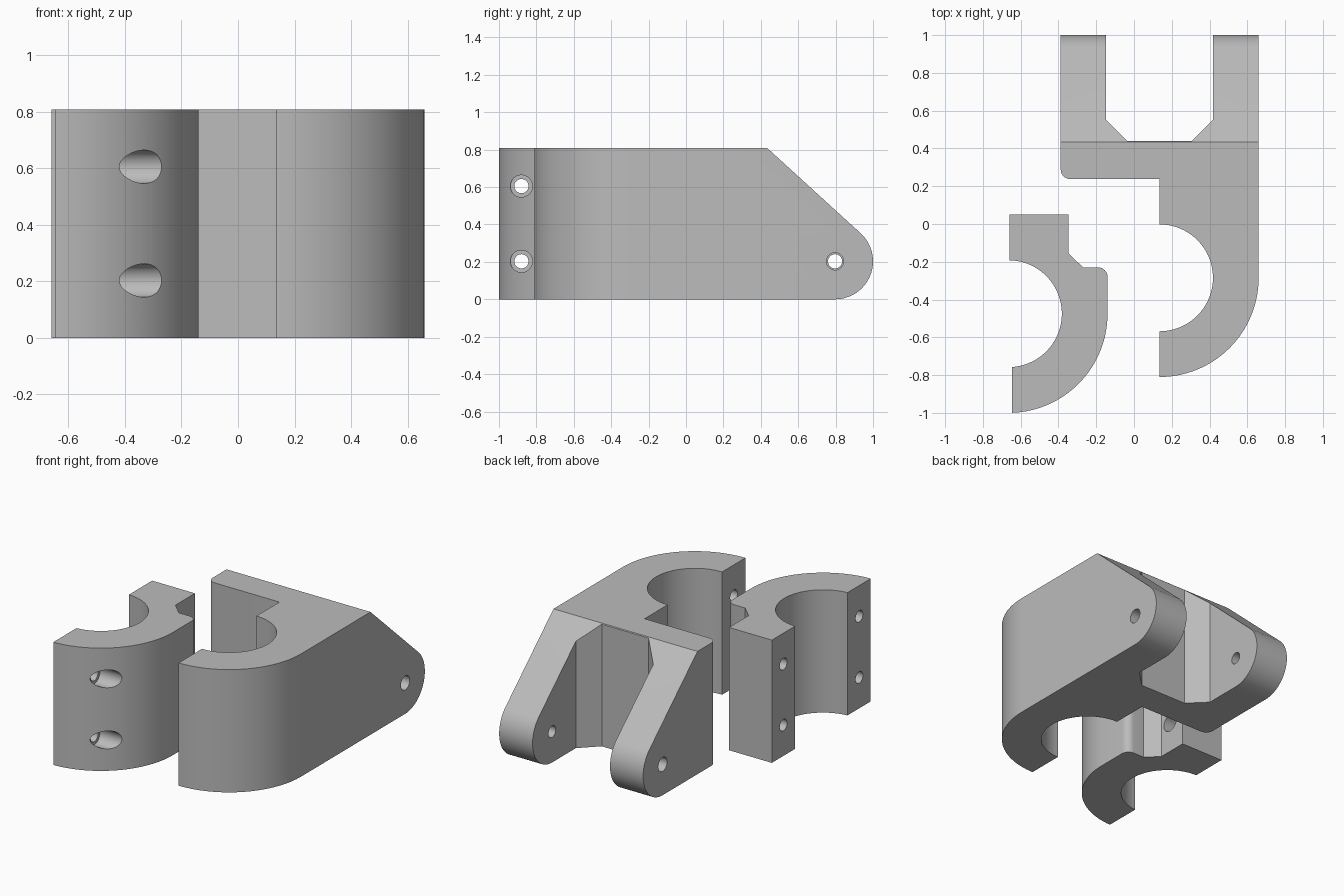
import bpy, bmesh, math
from mathutils import Matrix, Vector

if "Cube" in bpy.data.objects:
    bpy.data.objects.remove(bpy.data.objects["Cube"])

H = 0.808                      # height of both castings
R_OUT, R_IN = 0.525, 0.283     # clamp ring radii
HOLE_Z = (0.203, 0.605)        # screw hole heights

grey = bpy.data.materials.new("grey")
grey.diffuse_color = (0.5, 0.5, 0.5, 1)
grey.use_nodes = True
grey.node_tree.nodes["Principled BSDF"].inputs["Base Color"].default_value = grey.diffuse_color


def arc(cx, cy, r, a0, a1, n):
    """Points on an arc, angles in degrees."""
    angles = [math.radians(a0 + (a1 - a0) * i / n) for i in range(n + 1)]
    return [(cx + r * math.cos(a), cy + r * math.sin(a)) for a in angles]


def extrude(name, pts, axis, lo, hi):
    """Solid from a profile: (x, y) along z, or (y, z) along x."""
    place = (lambda p: (p[0], p[1], lo)) if axis == 'Z' else (lambda p: (lo, p[0], p[1]))
    shift = Vector((0, 0, hi - lo)) if axis == 'Z' else Vector((hi - lo, 0, 0))
    bm = bmesh.new()
    face = bm.faces.new([bm.verts.new(place(p)) for p in pts])
    ext = bmesh.ops.extrude_face_region(bm, geom=[face])
    bmesh.ops.translate(bm, vec=shift, verts=[g for g in ext["geom"] if isinstance(g, bmesh.types.BMVert)])
    bmesh.ops.recalc_face_normals(bm, faces=bm.faces)
    me = bpy.data.meshes.new(name)
    bm.to_mesh(me)
    bm.free()
    me.materials.append(grey)
    ob = bpy.data.objects.new(name, me)
    bpy.context.collection.objects.link(ob)
    return ob


def drill(name, y, z, r, x0, x1):
    """Round cutter along x."""
    return extrude(name, arc(y, z, r, 0, 348.75, 31), 'X', x0, x1)


def combine(ob, tool, op):
    bpy.context.view_layer.objects.active = ob
    m = ob.modifiers.new("cut", 'BOOLEAN')
    m.operation, m.object, m.solver = op, tool, 'EXACT'
    bpy.ops.object.modifier_apply(modifier=m.name)
    bpy.data.objects.remove(tool)


def finish(ob):
    bpy.ops.object.select_all(action='DESELECT')
    ob.select_set(True)
    bpy.context.view_layer.objects.active = ob
    bpy.ops.object.shade_smooth_by_angle(angle=math.radians(25))


# Bracket: half ring, web and two fork arms
cx, cy = 0.135, -0.285
plan = arc(cx, cy, R_OUT, -90, 0, 32)
plan += [(0.66, 1), (0.417, 1), (0.417, 0.55), (0.305, 0.44),
         (-0.035, 0.44), (-0.147, 0.55), (-0.147, 1), (-0.388, 1)]
plan += arc(-0.338, 0.288, 0.05, 180, 270, 8)
plan += [(cx, 0.238)] + arc(cx, cy, R_IN, 90, -90, 48)
bracket = extrude("fork_bracket", plan, 'Z', 0, H)

# Sloped and rounded side outline of the fork arms
py, pz, pr = 0.797, 0.203, 0.203
top_y = 0.435
dy, dz = top_y - py, H - pz
tangent = math.degrees(math.atan2(dz, dy) - math.acos(pr / math.hypot(dy, dz)))
side = [(-1, -0.1), (py, -0.1)] + arc(py, pz, pr, -90, tangent, 32) + [(top_y, H), (top_y, H + 0.1), (-1, H + 0.1)]
side[1] = (py - 0.05, -0.1)
side.insert(2, (py - 0.05, 0))
combine(bracket, extrude("side_outline", side, 'X', -1, 1), 'INTERSECT')

# Pivot pin hole, wider on the outer sides
combine(bracket, drill("pin_hole", py, pz, 0.038, -1, 1), 'DIFFERENCE')
for x0, x1 in ((-1, -0.27), (0.54, 1)):
    combine(bracket, drill("pin_seat", py, pz, 0.046, x0, x1), 'DIFFERENCE')

# Blind screw holes in the bracket joint faces
for y in (0.12, -0.69):
    for z in HOLE_Z:
        combine(bracket, drill("screw_hole", y, z, 0.038, 0.05, 0.34), 'DIFFERENCE')
finish(bracket)

# Clamp cap: matching half ring with a joint block
cx, cy = -0.665, -0.475
a_out = -math.degrees(math.acos(0.02 / R_OUT))
a_in = math.degrees(math.acos(0.02 / R_IN))
plan = arc(cx, cy, R_OUT, a_out, 0, 32)
plan += arc(-0.19, -0.28, 0.05, 0, 90, 8)
plan += [(-0.27, -0.23), (-0.348, -0.153), (-0.348, 0.05), (-0.66, 0.05)]
plan += arc(cx, cy, R_IN, 89, -a_in, 48)
cap = extrude("clamp_cap", plan, 'Z', 0, H)

# Counterbored screw holes through the cap
for y in (-0.07, -0.88):
    for z in HOLE_Z:
        combine(cap, drill("screw_hole", y, z, 0.038, -0.8, 0), 'DIFFERENCE')
        combine(cap, drill("screw_seat", y, z, 0.059, -0.43, 0), 'DIFFERENCE')
finish(cap)
